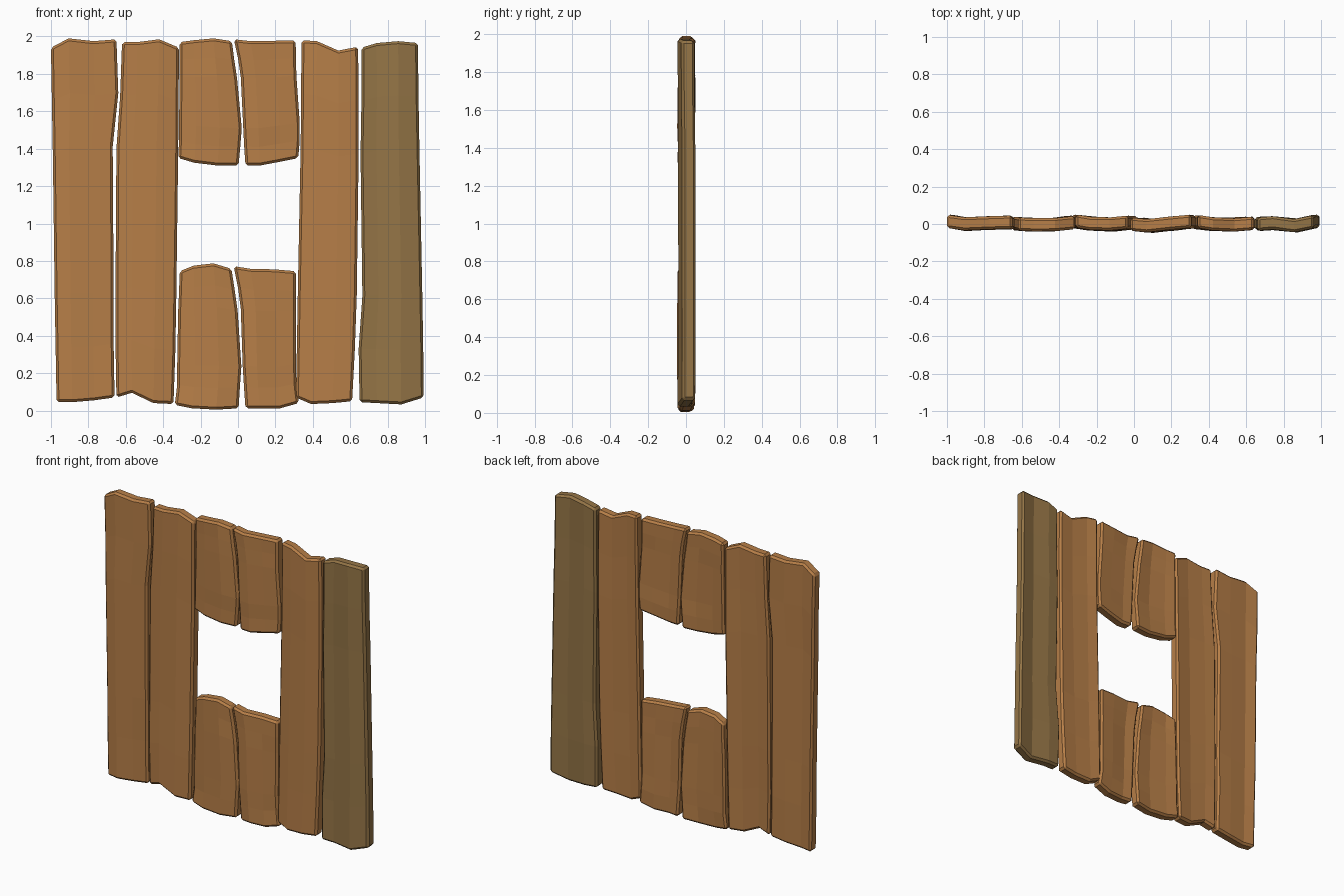
import bpy
import bmesh
import random

random.seed(4)

cube = bpy.data.objects.get("Cube")
if cube:
    bpy.data.objects.remove(cube, do_unlink=True)


def make_material(name, colour):
    mat = bpy.data.materials.new(name)
    mat.use_nodes = True
    mat.diffuse_color = colour
    mat.node_tree.nodes["Principled BSDF"].inputs["Base Color"].default_value = colour
    return mat


warm_wood = make_material("warm_wood", (0.47, 0.21, 0.064, 1))
olive_wood = make_material("olive_wood", (0.30, 0.178, 0.062, 1))

ROWS = (0, 0.15, 0.3, 0.7, 0.85, 1)    # heights along a plank where its edges bend
COLS = (0, 0.27, 0.65, 1)              # creases across a plank
HALF_THICKNESS = 0.035


def lerp(a, b, t):
    return a + (b - a) * t


def plank(name, left, right, bottom, top, warp, material=warm_wood):
    """Hewn board: edge x per row, end heights and depth offset per column."""
    bm = bmesh.new()
    sheets = {-1: [], 1: []}
    for i, v in enumerate(ROWS):
        for j, u in enumerate(COLS):
            x = lerp(left[i], right[i], u)
            z = lerp(bottom[j], top[j], v)
            y = warp[j] + random.uniform(-0.003, 0.003)
            for side, sheet in sheets.items():
                sheet.append(bm.verts.new((x, y + side * HALF_THICKNESS, z)))

    # Front and back sheets
    n, m = len(COLS), len(ROWS)
    for side, sheet in sheets.items():
        for i in range(m - 1):
            for j in range(n - 1):
                a = i * n + j
                quad = [sheet[k] for k in (a, a + 1, a + n + 1, a + n)]
                bm.faces.new(quad if side < 0 else quad[::-1])

    # Rim joining both sheets
    rim = list(range(n))
    rim += [i * n + n - 1 for i in range(1, m)]
    rim += [(m - 1) * n + j for j in range(n - 2, -1, -1)]
    rim += [i * n for i in range(m - 2, 0, -1)]
    front, back = sheets[-1], sheets[1]
    for a, b in zip(rim, rim[1:] + rim[:1]):
        bm.faces.new((front[b], front[a], back[a], back[b]))
    bmesh.ops.recalc_face_normals(bm, faces=bm.faces)

    mesh = bpy.data.meshes.new(name)
    bm.to_mesh(mesh)
    bm.free()
    mesh.materials.append(material)
    obj = bpy.data.objects.new(name, mesh)
    bpy.context.collection.objects.link(obj)

    # Chamfered outline
    bevel = obj.modifiers.new("chamfer", "BEVEL")
    bevel.width = 0.013
    bevel.segments = 1
    bevel.limit_method = "ANGLE"
    bevel.angle_limit = 0.8
    return obj


# Full-height boards
plank("right_outer_plank",
      left=(-0.97, -0.975, -0.98, -0.99, -0.995, -1.0),
      right=(-0.66, -0.665, -0.665, -0.67, -0.64, -0.65),
      bottom=(0.045, 0.045, 0.055, 0.07), top=(1.94, 1.99, 1.975, 1.985),
      warp=(0.015, 0.0, 0.005, 0.008))
plank("right_inner_plank",
      left=(-0.65, -0.655, -0.655, -0.65, -0.63, -0.62),
      right=(-0.345, -0.335, -0.33, -0.32, -0.318, -0.315),
      bottom=(0.07, 0.095, 0.04, 0.035), top=(1.97, 1.97, 1.985, 1.94),
      warp=(0.002, -0.003, -0.005, 0.01))
plank("left_inner_plank",
      left=(0.31, 0.315, 0.32, 0.335, 0.337, 0.34),
      right=(0.61, 0.625, 0.635, 0.645, 0.645, 0.642),
      bottom=(0.07, 0.035, 0.04, 0.05), top=(1.98, 1.975, 1.925, 1.945),
      warp=(0.012, 0.0, -0.003, 0.005))
plank("left_outer_plank",
      left=(0.65, 0.645, 0.665, 0.655, 0.66, 0.66),
      right=(0.993, 0.99, 0.985, 0.97, 0.965, 0.962),
      bottom=(0.045, 0.04, 0.033, 0.07), top=(1.94, 1.965, 1.975, 1.965),
      warp=(0.0, 0.004, -0.008, 0.015), material=olive_wood)

# Short boards above the window
plank("upper_right_plank",
      left=(-0.32, -0.315, -0.315, -0.312, -0.312, -0.312),
      right=(0.003, 0.012, 0.02, -0.005, -0.02, -0.033),
      bottom=(1.35, 1.325, 1.31, 1.31), top=(1.97, 1.98, 1.99, 1.975),
      warp=(0.015, 0.004, -0.002, 0.01))
plank("upper_left_plank",
      left=(0.04, 0.033, 0.028, 0.015, 0.0, -0.022),
      right=(0.322, 0.33, 0.33, 0.312, 0.31, 0.308),
      bottom=(1.31, 1.31, 1.33, 1.35), top=(1.985, 1.975, 1.977, 1.98),
      warp=(-0.003, -0.01, 0.003, 0.014))

# Short boards below the window
plank("lower_right_plank",
      left=(-0.338, -0.325, -0.325, -0.32, -0.315, -0.312),
      right=(0.003, 0.01, 0.018, -0.002, -0.018, -0.035),
      bottom=(0.03, 0.012, 0.005, 0.012), top=(0.745, 0.775, 0.787, 0.758),
      warp=(0.014, 0.002, -0.004, 0.008))
plank("lower_left_plank",
      left=(0.04, 0.032, 0.025, 0.015, 0.0, -0.023),
      right=(0.325, 0.312, 0.31, 0.31, 0.31, 0.31),
      bottom=(0.012, 0.012, 0.012, 0.04), top=(0.772, 0.758, 0.755, 0.745),
      warp=(-0.002, -0.01, 0.002, 0.014))
